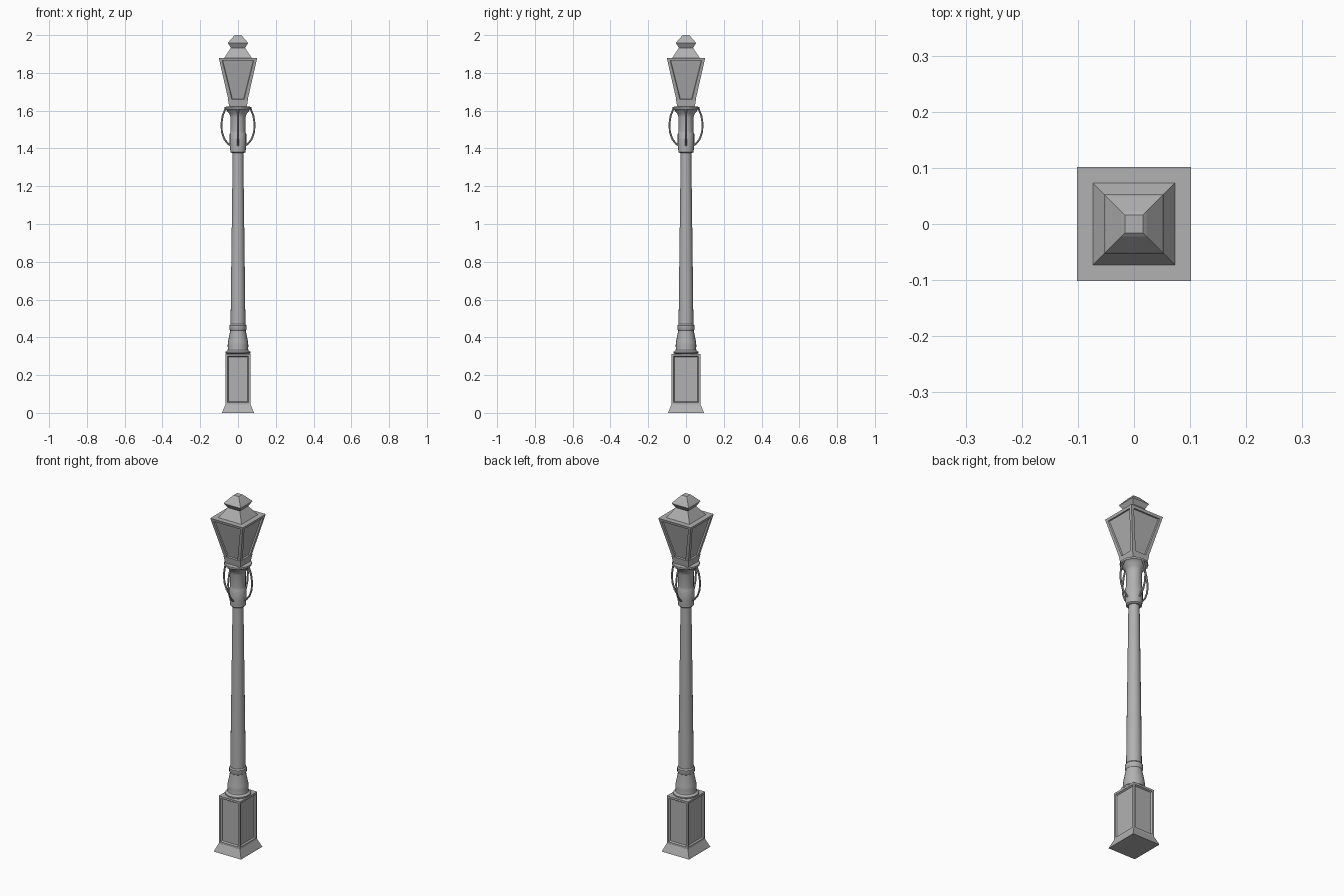
import bpy, bmesh, math
from mathutils import Vector

if "Cube" in bpy.data.objects:
    bpy.data.objects.remove(bpy.data.objects["Cube"])

# Dark grey paint
paint = bpy.data.materials.new("dark_grey_paint")
paint.diffuse_color = (.44, .44, .44, 1)
paint.use_nodes = True
paint.node_tree.nodes["Principled BSDF"].inputs["Base Color"].default_value = paint.diffuse_color


def finish(name, bm, smooth=False):
    bmesh.ops.recalc_face_normals(bm, faces=bm.faces)
    me = bpy.data.meshes.new(name)
    bm.to_mesh(me)
    bm.free()
    me.materials.append(paint)
    ob = bpy.data.objects.new(name, me)
    bpy.context.collection.objects.link(ob)
    if smooth:
        bpy.ops.object.select_all(action='DESELECT')
        ob.select_set(True)
        bpy.context.view_layer.objects.active = ob
        bpy.ops.object.shade_smooth_by_angle(angle=math.radians(35))
    return ob


def loft(bm, rings):
    """Bridge closed rings of points and cap both ends; returns bands of faces."""
    vs = [[bm.verts.new(p) for p in r] for r in rings]
    n = len(vs[0])
    bands = [[bm.faces.new((a[i], a[(i + 1) % n], b[(i + 1) % n], b[i])) for i in range(n)]
             for a, b in zip(vs, vs[1:])]
    bm.faces.new(vs[0][::-1])
    bm.faces.new(vs[-1])
    return bands


def box_loft(name, profile, panel_band=None, margin=0.02, lip=0.004, depth=0.008):
    """Rectangular loft of (half x, half y, z), with recessed panels in one band."""
    bm = bmesh.new()
    bands = loft(bm, [[(-x, -y, z), (x, -y, z), (x, y, z), (-x, y, z)] for x, y, z in profile])
    bmesh.ops.recalc_face_normals(bm, faces=bm.faces)
    if panel_band is not None:
        faces = bands[panel_band]
        bmesh.ops.inset_individual(bm, faces=faces, thickness=margin)
        bmesh.ops.inset_individual(bm, faces=faces, thickness=lip, depth=-depth)
    return finish(name, bm)


def lathe(name, profile, n=20):
    bm = bmesh.new()
    loft(bm, [[(r * math.cos(2 * math.pi * i / n), r * math.sin(2 * math.pi * i / n), z)
               for i in range(n)] for r, z in profile])
    return finish(name, bm, True)


# Square pedestal with recessed panels
box_loft("pedestal", [(.085, .095, 0), (.083, .093, .006), (.066, .077, .045), (.066, .077, .313)],
         panel_band=2, margin=.016, lip=.007)

# Turned column: foot, ring, tapering shaft
lathe("column_foot", [(.058, .31), (.066, .316), (.066, .323), (.055, .332), (.053, .34),
                      (.055, .355), (.053, .375), (.041, .435), (.041, .44)])
lathe("column_ring", [(.041, .436), (.045, .442), (.045, .463), (.040, .47)])
lathe("shaft", [(.039, .46), (.038, .6), (.029, 1.3), (.028, 1.39)])

# Collar and flared lantern seat
lathe("collar", [(.034, 1.376), (.041, 1.382), (.041, 1.392), (.044, 1.42),
                 (.044, 1.475), (.04, 1.485), (.040, 1.49), (.040, 1.565), (.046, 1.585),
                 (.057, 1.595), (.062, 1.605), (.071, 1.61), (.071, 1.62), (.05, 1.622)])

# Four looped scroll brackets
for k, side in enumerate(("right", "back", "left", "front")):
    a = k * math.pi / 2
    pts = [(.066, 1.612), (.081, 1.575), (.088, 1.53), (.085, 1.485), (.071, 1.447),
           (.052, 1.424), (.037, 1.415)]
    n = 8
    rings = []
    for i, (r, z) in enumerate(pts):
        p0, p1 = pts[max(i - 1, 0)], pts[min(i + 1, len(pts) - 1)]
        t = Vector((p1[0] - p0[0], p1[1] - p0[1])).normalized()
        ring = []
        for j in range(n):
            u = .005 * math.cos(2 * math.pi * j / n)
            w = .005 * math.sin(2 * math.pi * j / n)
            x, zz = r - t.y * u, z + t.x * u
            ring.append((x * math.cos(a) - w * math.sin(a), x * math.sin(a) + w * math.cos(a), zz))
        rings.append(ring)
    bm = bmesh.new()
    loft(bm, rings)
    finish(side + "_bracket", bm, True)

# Lantern with recessed panes, then roof and cap
box_loft("lantern_foot", [(.046, .046, 1.615), (.053, .053, 1.66)])
box_loft("lantern", [(.047, .047, 1.64), (.102, .102, 1.88)], panel_band=0, margin=.024, lip=.003)
box_loft("roof", [(.074, .074, 1.878), (.036, .036, 1.935)])
box_loft("roof_cap", [(.036, .036, 1.93), (.053, .053, 1.957), (.05, .05, 1.963),
                      (.022, .022, 1.995), (.016, .016, 2.0)])
